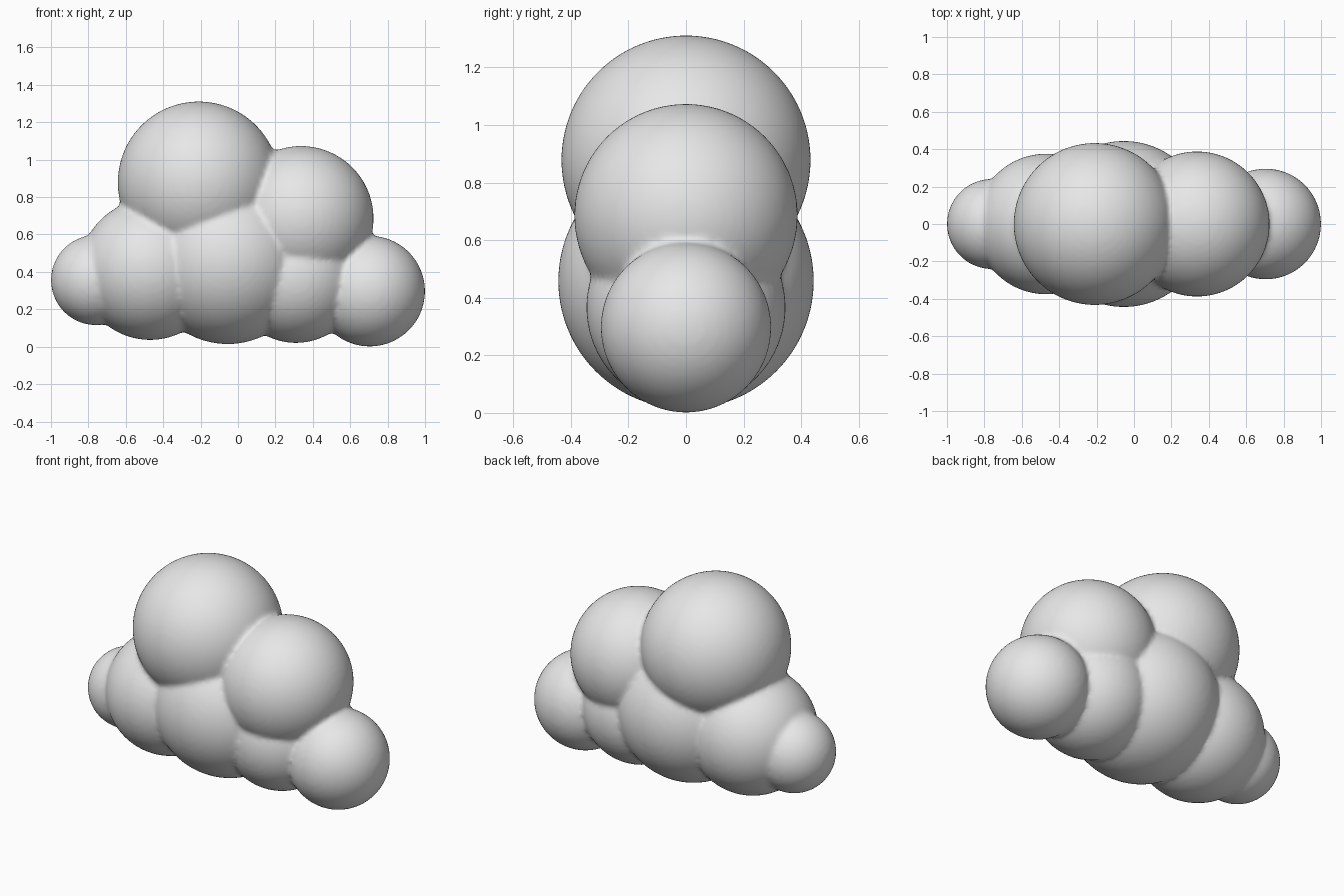
import bpy
import bmesh
from mathutils import Matrix

cube = bpy.data.objects.get("Cube")
if cube:
    bpy.data.objects.remove(cube, do_unlink=True)

# Single soft grey material
grey = bpy.data.materials.new("cloud_grey")
grey.use_nodes = True
colour = (0.8, 0.8, 0.8, 1.0)
grey.diffuse_color = colour
grey.node_tree.nodes["Principled BSDF"].inputs["Base Color"].default_value = colour

# Puffs of the cloud: x, z, radius
puffs = {
    "top": (-0.21, 0.878, 0.433),
    "upper_left": (0.337, 0.685, 0.388),
    "left_end": (0.704, 0.297, 0.296),
    "lower_left": (0.31, 0.366, 0.346),
    "lower_middle": (-0.055, 0.458, 0.444),
    "lower_right": (-0.47, 0.412, 0.376),
    "right_end": (-0.759, 0.356, 0.241),
}

bm = bmesh.new()
for x, z, radius in puffs.values():
    bmesh.ops.create_icosphere(bm, subdivisions=5, radius=radius,
                               matrix=Matrix.Translation((x, 0, z)))
mesh = bpy.data.meshes.new("cloud")
bm.to_mesh(mesh)
bm.free()
mesh.materials.append(grey)
cloud = bpy.data.objects.new("cloud", mesh)
bpy.context.collection.objects.link(cloud)

# Fuse the puffs into one skin and soften the creases
fuse = cloud.modifiers.new("fuse", 'REMESH')
fuse.mode = 'VOXEL'
fuse.voxel_size = 0.016
fuse.use_smooth_shade = True
soften = cloud.modifiers.new("soften", 'SMOOTH')
soften.factor = 0.5
soften.iterations = 4

for polygon in mesh.polygons:
    polygon.use_smooth = True
